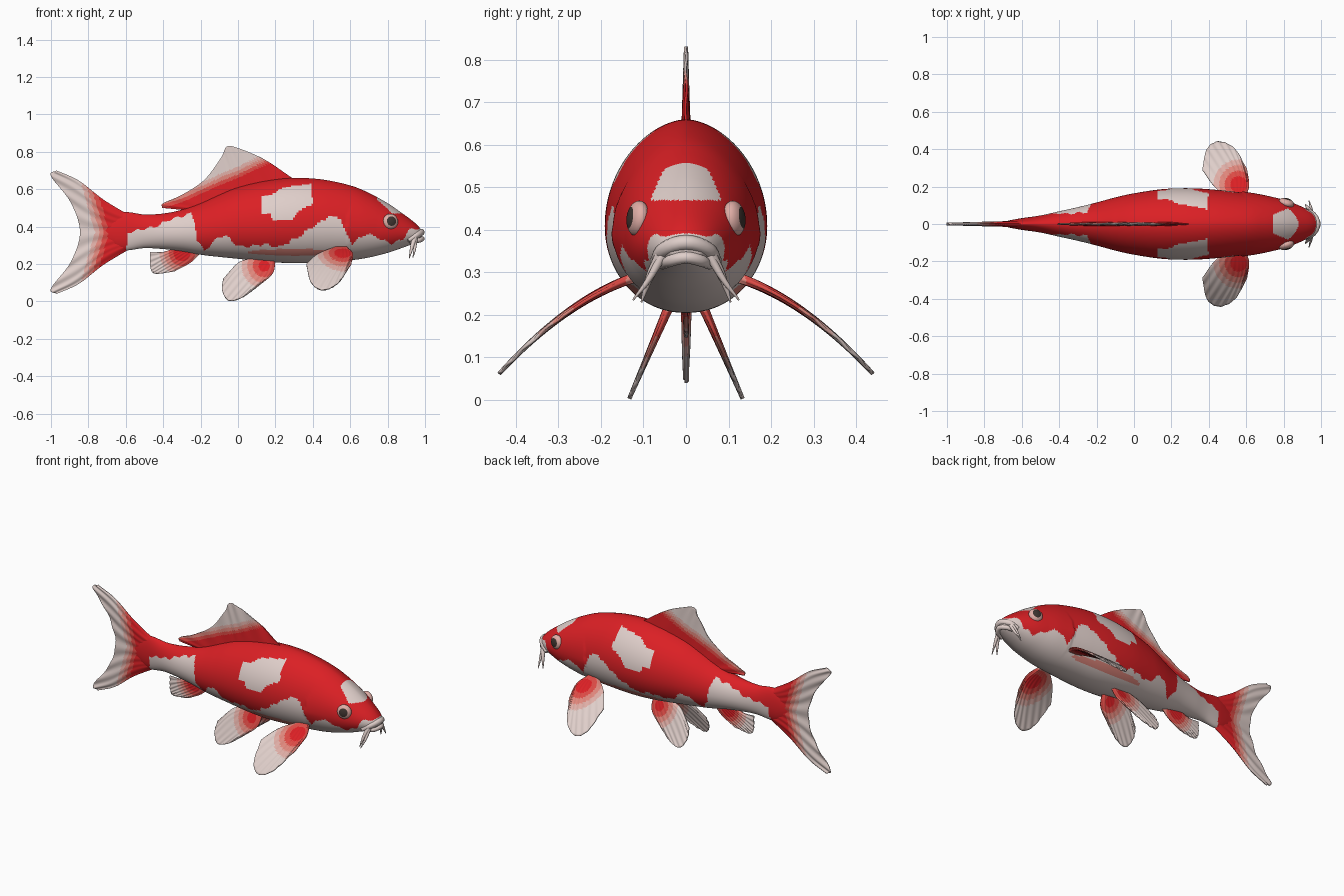
import bpy, bmesh, math
from mathutils import Vector

cube = bpy.data.objects.get("Cube")
if cube:
    bpy.data.objects.remove(cube, do_unlink=True)


def material(name, rgb):
    m = bpy.data.materials.new(name)
    m.use_nodes = True
    m.diffuse_color = (*rgb, 1)
    bsdf = next(n for n in m.node_tree.nodes if n.type == 'BSDF_PRINCIPLED')
    bsdf.inputs["Base Color"].default_value = (*rgb, 1)
    bsdf.inputs["Roughness"].default_value = 0.6
    return m


# Red fades to pale through three steps
MATS = [material("red", (0.71, 0.014, 0.018)), material("coral", (0.72, 0.07, 0.06)),
        material("pink", (0.74, 0.24, 0.2)), material("blush", (0.74, 0.42, 0.38)),
        material("pale", (0.74, 0.62, 0.59)), material("dark_eye", (0.05, 0.035, 0.03))]
RED, CORAL, PINK, BLUSH, PALE, DARK = range(len(MATS))


def finish(name, bm, rule):
    """Turn a bmesh into a smooth object, colouring faces by rule(centre)."""
    bmesh.ops.recalc_face_normals(bm, faces=bm.faces)
    for f in bm.faces:
        f.smooth = True
        f.material_index = rule(f.calc_center_median())
    me = bpy.data.meshes.new(name)
    bm.to_mesh(me)
    bm.free()
    for m in MATS:
        me.materials.append(m)
    ob = bpy.data.objects.new(name, me)
    bpy.context.collection.objects.link(ob)
    return ob


def spline(pts, t):
    """Catmull-Rom through pts, t from 0 to 1."""
    pts = [Vector(p) for p in pts]
    n = len(pts) - 1
    i = min(int(t * n), n - 1)
    s = t * n - i
    b, c = pts[i], pts[i + 1]
    a = pts[i - 1] if i else b * 2 - c
    d = pts[i + 2] if i + 2 <= n else c * 2 - b
    return (b * 2 + (c - a) * s + (a * 2 - b * 5 + c * 4 - d) * s ** 2
            + (b * 3 - a - c * 3 + d) * s ** 3) / 2


def lerp_table(table, x):
    for (x0, z0), (x1, z1) in zip(table, table[1:]):
        if x <= x1:
            return z0 + (z1 - z0) * max(0, x - x0) / (x1 - x0)
    return table[-1][1]


def band(d, limits):
    return sum(d > k for k in limits)


def inside(x, z, poly):
    hit = False
    for (x0, z0), (x1, z1) in zip(poly, poly[1:] + poly[:1]):
        if (z0 > z) != (z1 > z) and x < x0 + (x1 - x0) * (z - z0) / (z1 - z0):
            hit = not hit
    return hit


# Body stations: x, bottom, top, half width
STATIONS = [(-.72, .33, .41, .008), (-.62, .275, .475, .028), (-.5, .285, .465, .046),
            (-.4, .28, .47, .068), (-.3, .268, .49, .09), (-.2, .25, .525, .115),
            (-.1, .238, .57, .142), (0, .228, .61, .164), (.15, .212, .645, .186),
            (.3, .205, .66, .191), (.45, .21, .652, .182), (.6, .22, .62, .165),
            (.7, .235, .58, .152), (.8, .26, .525, .13), (.88, .287, .47, .1),
            (.94, .31, .425, .07), (.975, .327, .39, .042), (.985, .345, .37, .015)]
BACK = [(s[0], s[2]) for s in STATIONS]

# Upper limit of the pale belly, and the pale side patch
BELLY = [(-.6, .25), (-.59, .37), (-.44, .4), (-.36, .44), (-.25, .47), (-.23, .42), (-.22, .33),
         (-.18, .27), (-.11, .34), (-.07, .355), (.01, .29), (.14, .305), (.22, .29),
         (.33, .35), (.4, .4), (.49, .455), (.545, .45), (.57, .38), (.61, .31), (.69, .365),
         (.76, .335), (.82, .31), (.88, .33), (.91, .38), (1, .4)]
PATCH = [(.13, .56), (.18, .57), (.24, .61), (.39, .63), (.4, .52), (.33, .49), (.28, .43),
         (.19, .43), (.17, .47), (.13, .47)]


def body_colour(p):
    x, y, z = p
    if ((x - .3) / .25) ** 2 + ((z - .262) / .018) ** 2 < 1 and abs(y) > .08:
        return PINK
    if x > -.6 and z < lerp_table(BELLY, x) + .006 * math.sin(x * 90):
        return PALE
    if inside(x, z, PATCH):
        return PALE
    if .74 < x < .9 and z > .47 and abs(y) < .05 + .4 * (x - .74):
        return PALE
    return RED


def make_body(rows=260, cols=120):
    bm = bmesh.new()
    rings = []
    for i in range(rows + 1):
        x, lo, hi, w = spline(STATIONS, i / rows)
        mid = lo + (hi - lo) * .45
        ring = []
        for j in range(cols):
            a = math.tau * j / cols
            c, s = math.cos(a), math.sin(a)
            z = mid + s * ((hi - mid) if s > 0 else (mid - lo))
            y = w * math.copysign(abs(c) ** (1.15 if s > 0 else .95), c)
            # Raised gill cover with a curved rear edge
            back = x - .58 - 1.5 * (z - .38) ** 2
            if back > 0 and abs(z - .38) < .15:
                y *= 1 + .05 * max(0, 1 - back / .16) * (1 - abs(z - .38) / .15)
            ring.append(bm.verts.new((x, y, z)))
        rings.append(ring)
    for r, q in zip(rings, rings[1:]):
        for j in range(cols):
            k = (j + 1) % cols
            bm.faces.new((r[j], r[k], q[k], q[j]))
    bm.faces.new(rings[0])
    bm.faces.new(rings[-1])
    return finish("body", bm, body_colour)


def make_fin(name, rays, place, rule, thick=.012, ripple=.002, nu=36, nv=60):
    """Thin closed sheet across control rays that run from base to tip."""
    grid = []
    for j in range(nv + 1):
        v = j / nv
        ctrl = [spline([r[k] for r in rays], v) for k in range(len(rays[0]))]
        grid.append([place(*spline(ctrl, i / nu)) for i in range(nu + 1)])
    bm = bmesh.new()
    sides = [[], []]
    for j in range(nv + 1):
        for side in sides:
            side.append([])
        for i in range(nu + 1):
            du = grid[j][min(i + 1, nu)] - grid[j][max(i - 1, 0)]
            dv = grid[min(j + 1, nv)][i] - grid[max(j - 1, 0)][i]
            n = du.cross(dv).normalized()
            u, v = i / nu, j / nv
            t = .003 + (thick - .003) * (1 - u) * min(1, 8 * v, 8 * (1 - v))
            wave = ripple * u * math.sin(v * math.tau * 8)
            for side, sign in zip(sides, (1, -1)):
                side[j].append(bm.verts.new(grid[j][i] + n * (wave + sign * t)))
    a, b = sides
    for j in range(nv):
        for i in range(nu):
            for s in sides:
                bm.faces.new((s[j][i], s[j][i + 1], s[j + 1][i + 1], s[j + 1][i]))
        for i in (0, nu):
            bm.faces.new((a[j][i], a[j + 1][i], b[j + 1][i], b[j][i]))
    for i in range(nu):
        for j in (0, nv):
            bm.faces.new((a[j][i], a[j][i + 1], b[j][i + 1], b[j][i]))
    return finish(name, bm, rule)


def upright(x, z):
    return Vector((x, 0, z))


def spot(cx, cz, limits, axis=2):
    """Colour rings around a point, seen along y (axis 2) or z (axis 1)."""
    return lambda p: band(math.hypot(p.x - cx, abs(p[axis]) - cz), limits)


def tube(name, pts, radii, mat):
    cu = bpy.data.curves.new(name, 'CURVE')
    cu.dimensions = '3D'
    cu.bevel_depth, cu.bevel_resolution, cu.use_fill_caps = 1, 3, True
    sp = cu.splines.new('POLY')
    n = 16
    sp.points.add(n)
    for i, q in enumerate(sp.points):
        q.co = (*spline(pts, i / n), 1)
        q.radius = spline([(r, 0) for r in radii], i / n)[0]
    sp.use_smooth = True
    cu.materials.append(MATS[mat])
    bpy.context.collection.objects.link(bpy.data.objects.new(name, cu))


make_body()

# Tail fin, lower lobe mirrored from the upper
upper = [[(-.58, .46), (-.72, .545), (-.85, .645), (-.97, .7)],
         [(-.58, .43), (-.72, .49), (-.87, .6), (-1, .67)],
         [(-.58, .4), (-.7, .43), (-.8, .47), (-.895, .53)]]
middle = [[(-.58, .37), (-.68, .37), (-.77, .37), (-.845, .37)]]
lower = [[(x, .74 - z) for x, z in r] for r in reversed(upper)]
make_fin("tail_fin", upper + middle + lower, upright,
         lambda p: band(-p.x - .28 * abs(p.z - .37), (.69, .715, .74, .765)), .018, .004)

# Dorsal fin
make_fin("dorsal_fin", [[(.3, .64), (.29, .66)], [(.2, .63), (.14, .76)], [(.1, .61), (0, .82)],
                        [(.03, .59), (-.06, .828)], [(-.02, .57), (-.09, .77)],
                        [(-.1, .55), (-.18, .65)], [(-.18, .51), (-.3, .57)],
                        [(-.22, .495), (-.4, .525)], [(-.25, .485), (-.405, .5)]], upright,
         lambda p: band(p.z - lerp_table(BACK, p.x) - .25 * max(0, p.x) + .1 * max(0, -.2 - p.x),
                        (.05, .07, .09, .11)))

# Anal fin
make_fin("anal_fin", [[(-.19, .27), (-.25, .21), (-.34, .16)], [(-.24, .28), (-.32, .22), (-.44, .148)],
                      [(-.28, .285), (-.37, .24), (-.468, .18)],
                      [(-.33, .29), (-.4, .265), (-.47, .265)]], upright,
         spot(-.3, .26, (.045, .07, .095, .12)))

PECTORAL = [[(.58, .12), (.615, .2), (.605, .29)], [(.57, .12), (.59, .24), (.54, .4)],
            [(.555, .12), (.54, .28), (.455, .44)], [(.54, .12), (.47, .27), (.39, .4)],
            [(.52, .12), (.43, .2), (.365, .29)]]
PELVIC = [[(.2, .23), (.185, .15), (.1, .075)], [(.18, .23), (.13, .13), (.02, .02)],
          [(.15, .23), (.06, .13), (-.05, .005)], [(.11, .23), (0, .16), (-.085, .06)],
          [(.07, .23), (0, .205), (-.08, .12)]]

for side, s in (("left", 1), ("right", -1)):
    # Paired fins
    make_fin(side + "_pectoral_fin", PECTORAL,
             lambda x, y: Vector((x, s * y, .285 - .35 * (y - .13) - 1.2 * (y - .13) ** 2)),
             spot(.56, .21, (.045, .075, .105, .135), 1))
    make_fin(side + "_pelvic_fin", PELVIC, lambda x, z: Vector((x, s * (.04 + .43 * (.22 - z)), z)),
             spot(.14, .19, (.03, .06, .09, .12)))
    # Eye with dark pupil
    bm = bmesh.new()
    bmesh.ops.create_uvsphere(bm, u_segments=32, v_segments=24, radius=.042)
    eye = finish(side + "_eye", bm,
                 lambda p: DARK if p.z > 0 and math.hypot(p.x, p.y) < .027 else BLUSH)
    eye.scale.z = .6
    eye.rotation_euler = Vector((.3, s, .12)).to_track_quat('Z', 'Y').to_euler()
    eye.location = (.815, s * .113, .427)
    # Barbels at the mouth corner
    tube(side + "_long_barbel", [(.945, s * .06, .34), (.93, s * .085, .29), (.915, s * .105, .23)],
         (.014, .01, .002), PALE)
    tube(side + "_short_barbel", [(.95, s * .055, .34), (.945, s * .09, .28), (.935, s * .125, .235)],
         (.011, .007, .002), PALE)

# Lips
for name, pts, r in (("upper_lip", [(.91, .075, .325), (.955, .05, .355), (.98, 0, .37)], .018),
                     ("lower_lip", [(.92, .055, .315), (.965, .038, .327), (.984, 0, .335)], .014)):
    far = [(x, -y, z) for x, y, z in reversed(pts[:-1])]
    tube(name, pts + far, (r * .6, r, r, r, r * .6), PALE)
